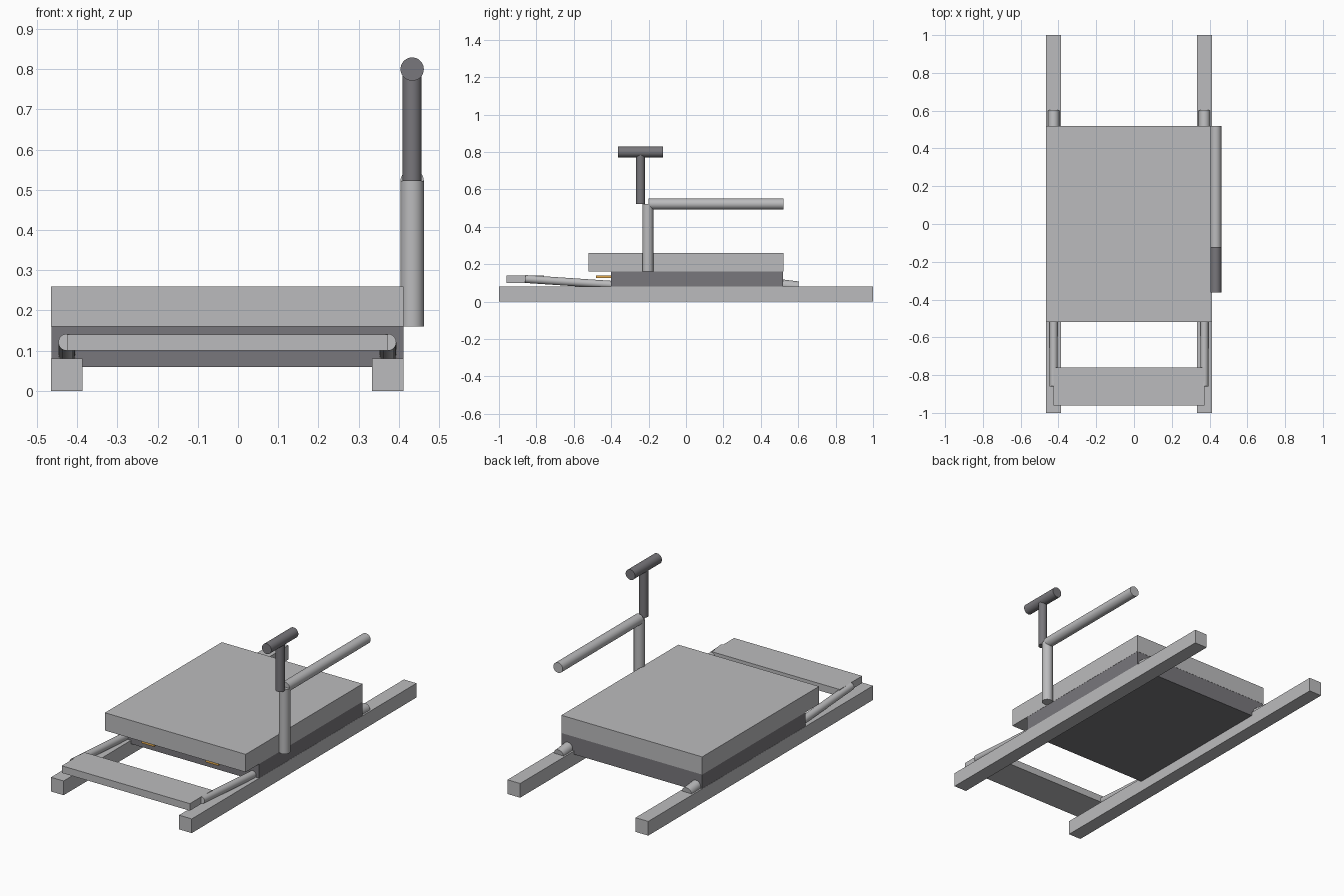
import bpy
from mathutils import Vector

cube = bpy.data.objects.get("Cube")
if cube:
    bpy.data.objects.remove(cube, do_unlink=True)


def make_material(name, rgb):
    mat = bpy.data.materials.new(name)
    mat.use_nodes = True
    color = (*rgb, 1.0)
    mat.diffuse_color = color
    mat.node_tree.nodes["Principled BSDF"].inputs["Base Color"].default_value = color
    return mat


LIGHT = make_material("light grey", (0.50, 0.50, 0.51))
DARK = make_material("dark grey", (0.19, 0.185, 0.20))
ORANGE = make_material("orange", (0.80, 0.42, 0.08))


def box(name, mat, low, high):
    """Axis-aligned box between two corners."""
    low, high = Vector(low), Vector(high)
    bpy.ops.mesh.primitive_cube_add(size=1)
    ob = bpy.context.object
    ob.name = name
    for v in ob.data.vertices:
        v.co = (low + high) / 2 + v.co * (high - low)
    ob.data.materials.append(mat)
    return ob


def rod(name, mat, start, end, radius):
    """Round bar between two points."""
    start, end = Vector(start), Vector(end)
    axis = end - start
    bpy.ops.mesh.primitive_cylinder_add(vertices=32, radius=radius, depth=axis.length,
                                        location=(start + end) / 2)
    ob = bpy.context.object
    ob.name = name
    ob.rotation_euler = axis.to_track_quat('Z', 'Y').to_euler()
    ob.data.materials.append(mat)
    bpy.ops.object.shade_smooth_by_angle()
    return ob


MID = -0.0265    # centre line of the sled body
HALF = 0.4385    # half width of the body
TRACK = 0.399    # rail centre offset from the centre line

# Body: dark base, overhanging upper slab
box("base", DARK, (MID - HALF + 0.001, -0.40, 0.06), (MID + HALF - 0.001, 0.519, 0.16))
box("deck", LIGHT, (MID - HALF, -0.52, 0.16), (MID + HALF, 0.52, 0.26))

# Rails, sloping front rods, rear stubs and small plates on both sides
for side, s in (("right", -1), ("left", 1)):
    x = MID + s * TRACK
    box(side + "_rail", LIGHT, (x - 0.0395, -1, 0), (x + 0.0395, 1, 0.08))
    rod(side + "_front_rod", LIGHT, (x, -0.86, 0.121), (x, -0.35, 0.087), 0.021)
    rod(side + "_rear_stub", LIGHT, (x, 0.42, 0.10), (x, 0.60, 0.078), 0.03)
    px = MID + s * 0.2
    box(side + "_plate", ORANGE, (px - 0.04, -0.48, 0.127), (px + 0.04, -0.395, 0.14))

# Front board across the rods
box("front_board", LIGHT, (MID - TRACK, -0.96, 0.10), (MID + TRACK, -0.76, 0.14))

# Side handle: post, long arm, upper post and grip
HX = 0.433
rod("handle_post", LIGHT, (HX, -0.204, 0.16), (HX, -0.204, 0.522), 0.029)
rod("handle_arm", LIGHT, (HX, -0.20, 0.522), (HX, 0.52, 0.522), 0.029)
rod("grip_post", DARK, (HX, -0.243, 0.522), (HX, -0.243, 0.80), 0.0235)
rod("grip", DARK, (HX, -0.363, 0.80), (HX, -0.123, 0.80), 0.029)
